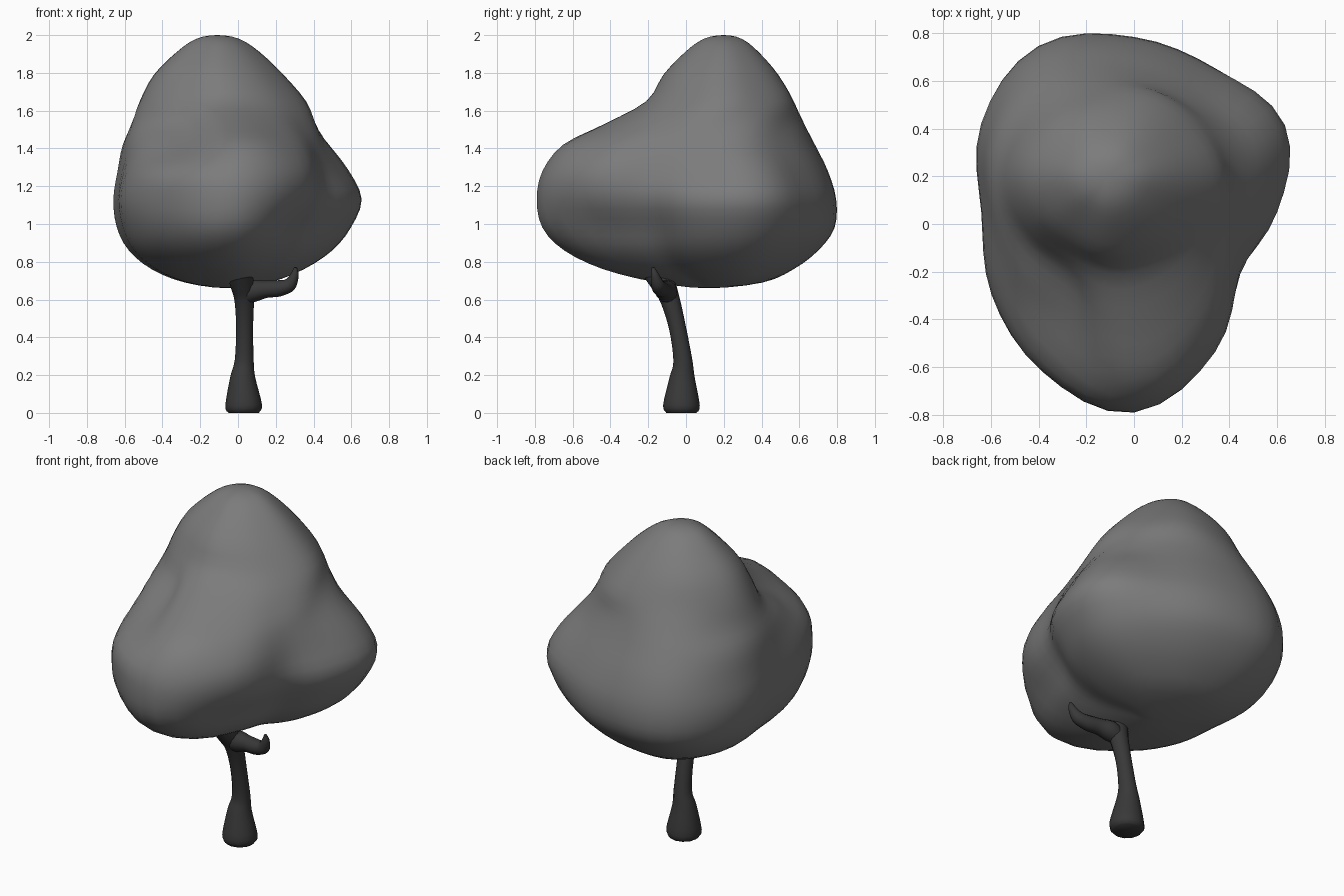
import bpy
import bmesh
from math import cos, sin, tau
from mathutils import Vector

default_cube = bpy.data.objects.get("Cube")
if default_cube:
    bpy.data.objects.remove(default_cube, do_unlink=True)


def make_material(name, value):
    material = bpy.data.materials.new(name)
    material.use_nodes = True
    colour = (value, value, value, 1.0)
    material.diffuse_color = colour
    shader = material.node_tree.nodes["Principled BSDF"]
    shader.inputs["Base Color"].default_value = colour
    shader.inputs["Roughness"].default_value = 0.9
    return material


def spline(a, b, c, d, t):
    """Catmull-Rom interpolation between b and c."""
    return 0.5 * (2 * b + (c - a) * t + (2 * a - 5 * b + 4 * c - d) * t ** 2
                  + (3 * b - a - 3 * c + d) * t ** 3)


def smooth_closed(values, steps):
    count = len(values)
    return [spline(values[i - 1], values[i], values[(i + 1) % count],
                   values[(i + 2) % count], s / steps)
            for i in range(count) for s in range(steps)]


def smooth_rings(rings, steps):
    """Blend along the rings; the first and last only guide the ends."""
    result = []
    for i in range(1, len(rings) - 2):
        for s in range(steps):
            result.append([spline(*quad, s / steps)
                           for quad in zip(*rings[i - 1:i + 3])])
    result.append(rings[-2])
    return result


def loft(name, rings, material):
    """Skin a stack of rings and cap both ends."""
    bm = bmesh.new()
    loops = [[bm.verts.new(p) for p in ring] for ring in rings]
    for low, high in zip(loops, loops[1:]):
        for i in range(len(low)):
            bm.faces.new((low[i - 1], low[i], high[i], high[i - 1]))
    bm.faces.new(loops[0])
    bm.faces.new(loops[-1])
    bmesh.ops.remove_doubles(bm, verts=bm.verts, dist=0.0005)
    bmesh.ops.recalc_face_normals(bm, faces=bm.faces)
    mesh = bpy.data.meshes.new(name)
    bm.to_mesh(mesh)
    bm.free()
    mesh.materials.append(material)
    obj = bpy.data.objects.new(name, mesh)
    bpy.context.collection.objects.link(obj)
    bpy.ops.object.select_all(action='DESELECT')
    obj.select_set(True)
    bpy.context.view_layer.objects.active = obj
    bpy.ops.object.shade_smooth_by_angle(angle=tau / 6)
    return obj


def tube(name, path, material, sides=12):
    """Round limb through (x, y, z, radius) points."""
    points = [Vector(p[:3]) for p in path]
    rings = []
    for i, point in enumerate(points):
        ahead = points[min(i + 1, len(points) - 1)]
        along = (ahead - points[max(i - 1, 0)]).normalized()
        side = along.cross(Vector((0, 1, 0))).normalized()
        other = along.cross(side)
        rings.append([point + path[i][3] * (side * cos(tau * k / sides)
                                            + other * sin(tau * k / sides))
                      for k in range(sides)])
    rings = [rings[0]] + rings + [rings[-1]]
    return loft(name, smooth_rings(rings, 4), material)


foliage_grey = make_material("foliage grey", 0.2)
bark_grey = make_material("bark dark grey", 0.04)

# Canopy outlines: radii in hundredths, counter-clockwise from +x
underside = [54, 67, 67, 72, 79, 72, 62, 66, 74, 81, 55, 43]
widest = [60, 73, 69, 73, 80, 74, 64, 69, 77, 84, 66, 51]
lobes = [53, 66, 63, 68, 76, 71, 62, 65, 74, 81, 67, 50]
shoulder = [45, 54, 55, 61, 69, 67, 59, 55, 53, 70, 57, 45]
neck = [46, 48, 47, 50, 54, 53, 51, 44, 41, 55, 50, 44]
crown = [45, 41, 39, 37, 38, 40, 43, 41, 38, 41, 41, 42]

# Canopy levels: outline, scale, centre x, centre y, height
levels = [
    (underside, -0.36, -0.05, 0.15, 0.69),
    (underside, 0, -0.05, 0.12, 0.66),
    (underside, 0.36, -0.05, 0.14, 0.69),
    (underside, 0.65, -0.04, 0.09, 0.76),
    (underside, 0.87, -0.02, 0.06, 0.86),
    (underside, 1, 0, 0.05, 0.98),
    (widest, 1, 0, 0.05, 1.13),
    (lobes, 1, 0, 0.05, 1.28),
    (shoulder, 1, 0, 0.05, 1.42),
    (neck, 1, -0.05, 0.12, 1.53),
    (crown, 1, -0.09, 0.2, 1.65),
    (crown, 0.78, -0.11, 0.2, 1.79),
    (crown, 0.5, -0.11, 0.2, 1.91),
    (crown, 0.26, -0.11, 0.2, 1.98),
    (crown, 0, -0.11, 0.2, 2),
    (crown, -0.26, -0.11, 0.2, 1.98),
]

canopy_rings = []
for outline, scale, cx, cy, z in levels:
    radii = smooth_closed(outline, 4)
    ring = []
    for i, radius in enumerate(radii):
        angle = tau * i / len(radii)
        r = radius * scale / 100
        ring.append(Vector((cx + r * cos(angle), cy + r * sin(angle), z)))
    canopy_rings.append(ring)
loft("canopy", smooth_rings(canopy_rings, 3), foliage_grey)

# Trunk with a flared foot, leaning forward into the canopy
tube("trunk", [
    (0.03, -0.024, 0, 0.08),
    (0.03, -0.024, 0.04, 0.097),
    (0.025, -0.02, 0.19, 0.066),
    (0.033, -0.017, 0.28, 0.05),
    (0.035, -0.045, 0.45, 0.045),
    (0.033, -0.085, 0.6, 0.052),
    (0.02, -0.125, 0.69, 0.064),
    (0, -0.19, 0.77, 0.058),
], bark_grey)

# Side branch with an upturned tip
tube("branch", [
    (0.02, -0.09, 0.61, 0.04),
    (0.08, -0.105, 0.645, 0.058),
    (0.15, -0.12, 0.655, 0.046),
    (0.22, -0.135, 0.66, 0.043),
    (0.275, -0.15, 0.68, 0.036),
    (0.3, -0.165, 0.73, 0.022),
    (0.305, -0.175, 0.77, 0.008),
], bark_grey)
